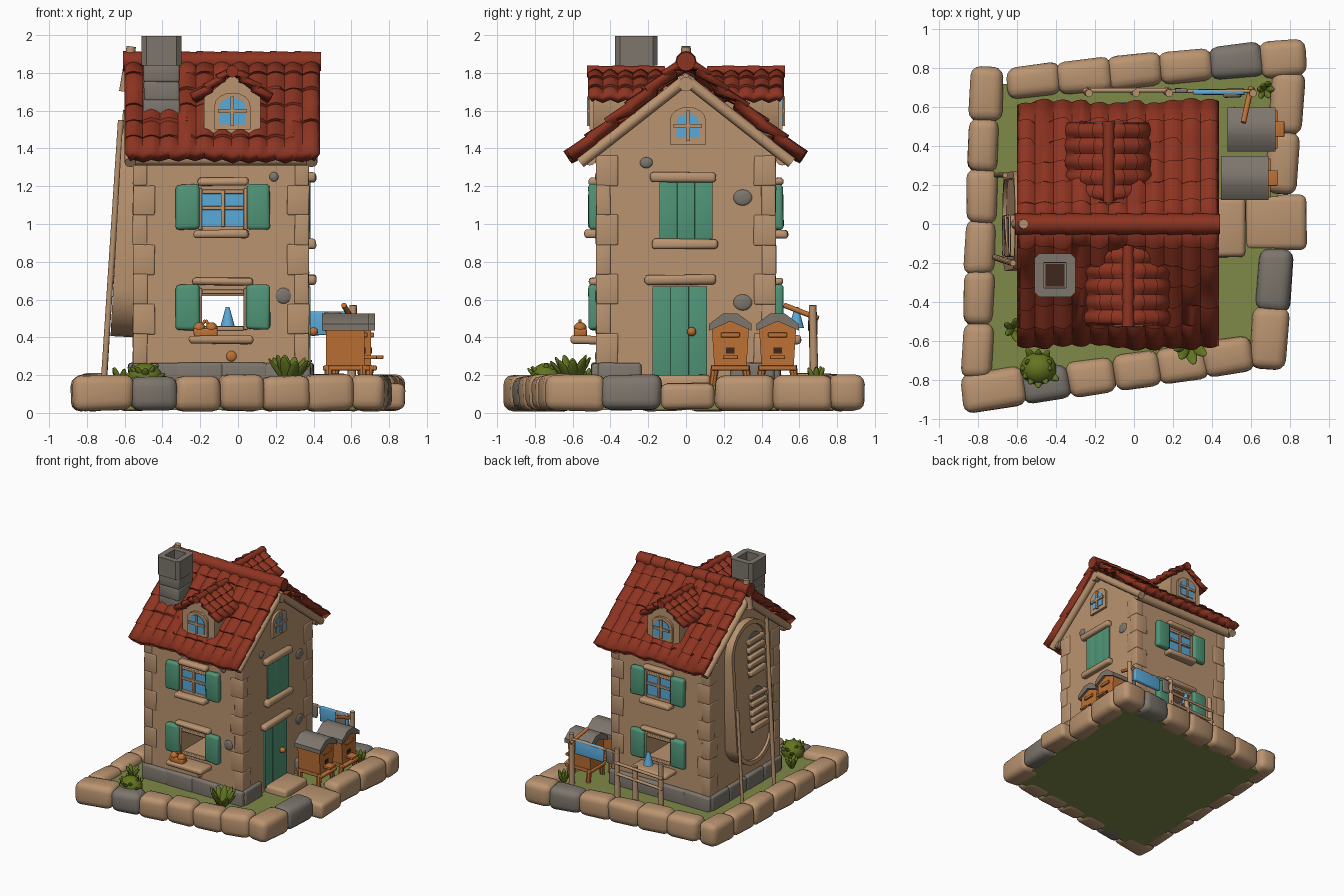
import bpy, bmesh, math, random
from mathutils import Vector, Matrix

random.seed(4)
if "Cube" in bpy.data.objects:
    bpy.data.objects.remove(bpy.data.objects["Cube"])


def material(name, *rgb):
    m = bpy.data.materials.new(name)
    m.use_nodes = True
    m.diffuse_color = (*rgb, 1)
    m.node_tree.nodes["Principled BSDF"].inputs["Base Color"].default_value = (*rgb, 1)
    return m


TAN = material("tan_plaster", .49, .295, .162)
RED = material("red_tile", .27, .034, .015)
GREEN = material("green_paint", .08, .3, .185)
BLUE = material("blue_glass", .1, .4, .7)
GRASS = material("grass", .21, .25, .065)
LEAF = material("leaf", .125, .175, .015)
GREY = material("grey_stone", .205, .18, .152)
WOOD = material("orange_wood", .51, .165, .036)
DARK = material("dark_hole", .05, .02, .012)
HOME = Matrix.Identity(4)
frame = HOME


def place(m=HOME):
    global frame
    frame = m


def finish(bm, name, mat):
    bm.transform(frame)
    me = bpy.data.meshes.new(name)
    bm.to_mesh(me)
    bm.free()
    me.materials.append(mat)
    me.shade_smooth()
    me.set_sharp_from_angle(angle=.75)
    ob = bpy.data.objects.new(name, me)
    bpy.context.collection.objects.link(ob)
    return ob


def box(name, lo, hi, mat, bevel=.012, jitter=0):
    bm = bmesh.new()
    bmesh.ops.create_cube(bm, size=1)
    for v in bm.verts:
        v.co = [l + (c + .5) * (h - l) + random.uniform(-jitter, jitter) for l, h, c in zip(lo, hi, v.co)]
    if bevel:
        bmesh.ops.bevel(bm, geom=bm.edges[:], offset=bevel, segments=3, profile=.5, affect='EDGES', clamp_overlap=True)
    return finish(bm, name, mat)


def prism(name, pts, axis, a, b, mat, inset=0, sink=0):
    """Outline pushed along one axis, with an optional rimmed recess in its end b."""
    put = {'x': lambda p, q, d: (d, p, q), 'y': lambda p, q, d: (p, d, q), 'z': lambda p, q, d: (p, q, d)}[axis]
    bm = bmesh.new()
    near = [bm.verts.new(put(*p, a)) for p in pts]
    far = [bm.verts.new(put(*p, b)) for p in pts]
    bm.faces.new(near)
    end = bm.faces.new(far[::-1])
    for i in range(len(pts)):
        j = (i + 1) % len(pts)
        bm.faces.new((near[j], near[i], far[i], far[j]))
    bmesh.ops.recalc_face_normals(bm, faces=bm.faces[:])
    if inset:
        bmesh.ops.inset_region(bm, faces=[end], thickness=inset)
        bmesh.ops.inset_region(bm, faces=[end], thickness=.004, depth=-sink)
    return finish(bm, name, mat)


def tube(name, p, q, r, mat, r2=None, sides=12):
    p, q = Vector(p), Vector(q)
    turn = (q - p).to_track_quat('Z', 'Y').to_matrix().to_4x4()
    bm = bmesh.new()
    bmesh.ops.create_cone(bm, cap_ends=True, segments=sides, radius1=r, radius2=r if r2 is None else r2,
                          depth=(q - p).length, matrix=Matrix.Translation((p + q) / 2) @ turn)
    return finish(bm, name, mat)


def ball(name, c, radii, mat, turn=HOME):
    bm = bmesh.new()
    bmesh.ops.create_uvsphere(bm, u_segments=14, v_segments=9, radius=1,
                              matrix=Matrix.Translation(c) @ turn @ Matrix.Diagonal((*radii, 1)))
    return finish(bm, name, mat)


def tiles(name, start, across, down, cols, rows, thick):
    """Slope of rounded roof tiles laid in overlapping courses."""
    start, across, down = Vector(start), Vector(across), Vector(down)
    n = across.cross(down).normalized()
    flip = n.z < 0
    n = -n if flip else n
    bm = bmesh.new()
    grid, sub = [], 4
    for j in range(rows * 2):
        course, end = divmod(j, 2)
        wob = [random.uniform(-.02, .02) for _ in range(cols)]
        row = []
        for i in range(cols * sub + 1):
            w = wob[min(i // sub, cols - 1)]
            t = (course + end) / rows + end * w
            lift = abs(math.sin(math.pi * i / sub)) * .02 + end * .014 + w * .2
            row.append(bm.verts.new(start + across * i / (cols * sub) + down * t + n * lift))
        grid.append(row)
    for a, b in zip(grid, grid[1:]):
        for i in range(cols * sub):
            q = [a[i], a[i + 1], b[i + 1], b[i]]
            bm.faces.new(q[::-1] if flip else q)
    mod = finish(bm, name, RED).modifiers.new("thickness", 'SOLIDIFY')
    mod.thickness, mod.offset = thick, -1


def rect(p0, p1, q0, q1):
    return [(p0, q0), (p1, q0), (p1, q1), (p0, q1)]


def arch(c, z, w, h):
    bow = [(c + math.cos(k * math.pi / 8) * w / 2, z + h * (.65 + .35 * math.sin(k * math.pi / 8))) for k in range(9)]
    return [(c - w / 2, z), (c + w / 2, z)] + bow


def arch_window(name, axis, c, z, w, h, face, out, rim):
    prism(name + "_frame", arch(c, z, w, h), axis, face - out * .02, face + out * .02, TAN)
    prism(name + "_glass", arch(c, z + rim, w - 2 * rim, h - 2 * rim), axis, face, face + out * .025, BLUE)
    prism(name + "_upright", rect(c - .01, c + .01, z + .02, z + h - .02), axis, face, face + out * .035, TAN)
    prism(name + "_crossbar", rect(c - w / 2 + .02, c + w / 2 - .02, z + h * .45, z + h * .45 + .02), axis, face, face + out * .035, TAN)


# Ground and ring of border stones: count, grey one, size of first, half depth, outward shift
corners = [Vector(c) for c in ((-.78, -.868), (.685, -.65), (.785, .86), (-.735, .71))]
prism("lawn", corners, 'z', .015, .145, GRASS)
sides = ((6, 1, 1.3, .09, 0), (5, 1, 1, .085, .012), (6, 1, .85, .085, 0), (6, 9, 1, .078, .03))
for s, (count, grey, first, deep, shift) in enumerate(sides):
    a, b = corners[s], corners[(s + 1) % 4]
    d = (b - a).normalized()
    step = (b - a).length / (count - 1 + first)
    at = -.09
    for k in range(count):
        half = step * (first if k == 0 else 1) / 2
        c = a + d * (at + half) + Vector((d.y, -d.x)) * shift
        at += half * 2
        if s == 1 and k == 2:
            continue
        place(Matrix.Translation((*c, 0)) @ Matrix.Rotation(math.atan2(d.y, d.x), 4, 'Z'))
        box("border_stone", (-half - .008, -deep, .012), (half + .008, deep + (.02 if k == 0 else 0), random.uniform(.193, .205)),
            GREY if k == grey else TAN, .05, .008)
place()
box("entry_stone", (.57, -.13, .02), (.88, .15, .16), TAN, .035, .006)
box("door_step", (.36, -.17, .08), (.57, .13, .2), TAN, .025, .006)

# House walls with a window opening right through
X0, X1, Y, MID = -.55, .37, .47, -.08
walls = prism("walls", [(-Y, .1), (-Y, 1.4), (0, 1.8), (Y, 1.4), (Y, .1)], 'x', X0, X1, TAN)
cutter = box("opening_cutter", (MID - .11, -1, .46), (MID + .11, 1, .62), TAN, 0)
cut = walls.modifiers.new("opening", 'BOOLEAN')
cut.object, cut.operation = cutter, 'DIFFERENCE'
bpy.context.view_layer.objects.active = walls
bpy.ops.object.modifier_apply(modifier=cut.name)
bpy.data.objects.remove(cutter)
walls.data.shade_flat()

# Foundation and corner stones
for k in range(4):
    xa, ya = X0 + k * .23, -Y + k * .235
    for s in (-1, 1):
        box("foundation_stone", (xa - .015, s * (Y - .01) - .04, .1), (xa + .245, s * (Y - .01) + .04, .265), GREY, .018, .004)
        xs = X1 if s > 0 else X0
        if s < 0 or k in (0, 3):
            box("foundation_stone", (xs - .03, ya, .1), (xs + .03, ya + .235, .265), GREY, .018, .004)
for k in range(7):
    z, long = .26 + k * .157, .04 * (k % 2)
    for x, sx in ((X0, 1), (X1, -1)):
        for sy in (-1, 1):
            ex, ey = x - sx * .006, sy * (Y + .006)
            ix, iy = x + sx * (.07 + long), sy * (Y - .11 + long)
            box("corner_stone", (min(ex, ix), min(ey, iy), z), (max(ex, ix), max(ey, iy), z + .16), TAN, .008, .003)

# Windows, shutters and dormer, the same on front and back
for side, turn in (("front", 0), ("back", math.pi)):
    place(Matrix.Translation((MID, 0, 0)) @ Matrix.Rotation(turn, 4, 'Z'))
    for level, z, wide, reach, drop in (("lower", .45, .16, .61, .085), ("upper", .98, .135, .54, .055)):
        tag = f"{side}_{level}"
        box(tag + "_lintel", (-wide, -.515, z + .225), (wide, -.45, z + .265), TAN, .018, .004)
        box(tag + "_sill", (-wide - .02, -reach, z - drop), (wide, -.45, z - drop + .045), TAN, .018, .004)
        for s in (-1, 1):
            box(tag + "_shutter", (s * .187 - .063, -.515, z - .01), (s * .187 + .063, -.46, z + .23), GREEN, .02, .005)
            box(tag + "_jamb", (s * .12 - .01, -.49, z - .01), (s * .12 + .01, -.45, z + .21), TAN, .006)
        for h in (z - .015, z + .18):
            box(tag + "_rail", (-.11, -.488, h), (.11, -.45, h + .022), TAN, .006)
    box(side + "_glass", (-.115, -.476, .98), (.115, -.468, 1.18), BLUE, 0)
    box(side + "_upright", (-.011, -.492, .985), (.011, -.46, 1.18), TAN, .004)
    box(side + "_crossbar", (-.11, -.49, 1.075), (.11, -.46, 1.095), TAN, .004)
    c = .05
    prism(side + "_dormer", [(c - .15, 1.51), (c - .11, 1.465), (c + .11, 1.465), (c + .15, 1.51),
                             (c + .15, 1.67), (c, 1.79), (c - .15, 1.67)], 'y', -.49, -.1, TAN)
    arch_window(side + "_dormer_window", 'y', c, 1.5, .19, .195, -.49, -1, .026)
    for s in (-1, 1):
        tiles(side + "_dormer_roof", (c, -.52, 1.81), (0, .4, 0), (s * .2, 0, -.145), 5, 3, .04)
    for k in range(3):
        tube(side + "_dormer_ridge", (c, -.525 + k * .135, 1.808), (c, -.38 + k * .135, 1.808), .032, RED, .027)
place()

# Main roof, ridge tiles, beams and gable boards
for s in (-1, 1):
    tiles("roof_slope", (-.6, 0, 1.87), (1.035, 0, 0), (0, s * .615, -.505), 11, 6, .06)
    tube("eave_beam", (-.58, s * .51, 1.345), (.395, s * .51, 1.345), .035, TAN)
    for x in (-.57, .39):
        tube("gable_board", (x, 0, 1.765), (x, s * .56, 1.325), .03, TAN)
for k in range(8):
    tube("ridge_tile", (-.61 + k * .13, 0, 1.86), (-.47 + k * .13, 0, 1.86), .056, RED, .05)
tube("ridge_beam", (-.6, 0, 1.74), (.42, 0, 1.74), .038, TAN)
tube("ridge_post", (-.6, 0, 1.7), (-.565, 0, 1.94), .03, TAN, .025)

# Chimney with a rimmed, chamfered cap
for k in range(3):
    box("chimney_stone", (-.5, -.36, 1.55 + k * .1), (-.308, -.165, 1.66 + k * .1), GREY, .015, .004)
cap = [(-.485, -.375), (-.325, -.375), (-.3, -.35), (-.3, -.175), (-.325, -.15), (-.485, -.15), (-.51, -.175), (-.51, -.35)]
prism("chimney_cap", cap, 'z', 1.84, 1.995, GREY, .052, .1)
box("flue", (-.454, -.319, 1.892), (-.356, -.206, 1.9), DARK, 0)

# Door side
for k in range(3):
    box("door_plank", (.34, -.178 + k * .0963, .18), (.385, -.0817 + k * .0963, .67), GREEN, .002)
    box("hatch_plank", (.34, -.14 + k * .0933, .92), (.383, -.0467 + k * .0933, 1.225), GREEN, .002)
ball("door_knob", (.4, .03, .43), (.024, .024, .024), WOOD)
for name, y0, y1, z in (("door_lintel", -.22, .16, .705), ("hatch_lintel", -.19, .16, 1.247), ("hatch_sill", -.18, .17, .895)):
    box(name, (.34, y0, z - .026), (.415, y1, z + .026), TAN, .02, .004)
arch_window("gable_window", 'x', .01, 1.42, .19, .2, X1, 1, .036)
for y, z, r in ((.3, 1.14, .05), (.3, .585, .05), (-.21, 1.325, .034)):
    ball("bare_stone", (X1, y, z), (.012, r, r * .85), GREY)
for x, z, r, mat in ((.24, .62, .042, GREY), (.19, 1.25, .025, GREY), (-.035, .3, .028, WOOD)):
    ball("wall_patch", (x, -Y, z), (r, .012, r), mat)

# Tall rounded bay with slatted openings, leaning on the left wall
place(Matrix.Translation((-.55, 0, .4)) @ Matrix.Rotation(.055, 4, 'Y'))
bay = [(.015 + .255 * math.cos(a), (.95 if a < math.pi else .25) + .25 * math.sin(a)) for a in (k * math.pi / 12 for k in range(24))]
prism("side_bay", bay, 'x', .05, -.125, TAN, .035, .02)
for z in (.26, .72):
    prism("bay_opening", arch(-.06, z, .19, .36), 'x', -.09, -.113, GREY)
    for k in range(5):
        box("bay_slat", (-.14, -.165, z + .02 + k * .065), (-.09, .045, z + .06 + k * .065), TAN, .008, .006)
place()
tube("leaning_pole", (-.71, .25, .1), (-.66, .25, .95), .013, TAN)
tube("leaning_pole", (-.715, -.17, .1), (-.62, -.2, 1.55), .016, TAN)

# Beehives
for x, y in ((-.01, .235), (.025, .485)):
    place(Matrix.Translation((x, y, 0)))
    prism("hive_body", [(-.085, .24), (.085, .24), (.098, .45), (0, .5), (-.098, .45)], 'x', .475, .68, WOOD)
    prism("hive_roof", [(-.113, .435), (0, .485), (.113, .435), (.113, .47), (.04, .525), (-.04, .525), (-.113, .47)],
          'x', .455, .7, GREY)
    box("hive_floor", (.46, -.1, .225), (.71, .1, .25), WOOD, .006)
    box("hive_landing", (.66, -.04, .285), (.745, .04, .305), WOOD, .005)
    box("hive_doorway", (.678, -.022, .315), (.685, .022, .345), DARK, 0)
    box("hive_trim", (.67, -.05, .4), (.695, .05, .425), WOOD, .005)
    for lx in (.49, .67):
        for s in (-1, 1):
            tube("hive_leg", (lx, s * .08, .25), (lx, s * .1, .11), .022, WOOD, .018, 8)
place()

# Washing line
for x, top in ((.6, .57), (.17, .56), (0, .45), (-.24, .54)):
    tube("line_post", (x, .68, .1), (x + .01, .67, top), .024, TAN, .02, 9)
tube("line", (.17, .68, .52), (.62, .68, .53), .009, TAN)
for z in (.33, .42):
    tube("fence_rail", (-.26, .685, z), (.19, .685, z + .02), .012, TAN)
tube("line_prop", (.56, .52, .57), (.6, .7, .5), .014, WOOD)
washing = ((.3, .57, .66, .41, BLUE), (.21, .275, .665, .42, GREY), (.46, .55, .648, .43, GREY))
for x0, x1, y, z, mat in washing:
    box("washing", (x0, y, z), (x1, y + .03, .535), mat, .01, .006)
tube("hung_cloth", (-.055, .585, .45), (-.055, .585, .56), .04, BLUE, .01)

# Basket on the front sill
box("sill_basket", (-.235, -.595, .4), (-.11, -.525, .445), WOOD, .012, .004)
for x in (-.205, -.14):
    ball("basket_filling", (x, -.56, .45), (.032, .034, .03), WOOD)
    tube("basket_handle", (x, -.56, .45), (-.172, -.56, .49), .008, WOOD)

# Plants
for x, y, count, size, lean in ((.27, -.6, 10, .1, .7), (-.49, -.74, 12, .075, 1.05), (-.62, -.54, 5, .06, .7),
                                (.67, .69, 6, .06, .6)):
    for k in range(count):
        turn = Matrix.Rotation(k * math.tau / count, 4, 'Z') @ Matrix.Rotation(lean * random.uniform(.4, 1.1), 4, 'Y')
        tip = turn @ Vector((0, 0, size * .85))
        ball("leaf", Vector((x, y, .14)) + tip, (.014, size * .3, size), LEAF, turn)
ball("bush", (-.49, -.74, .18), (.095, .085, .085), LEAF)
